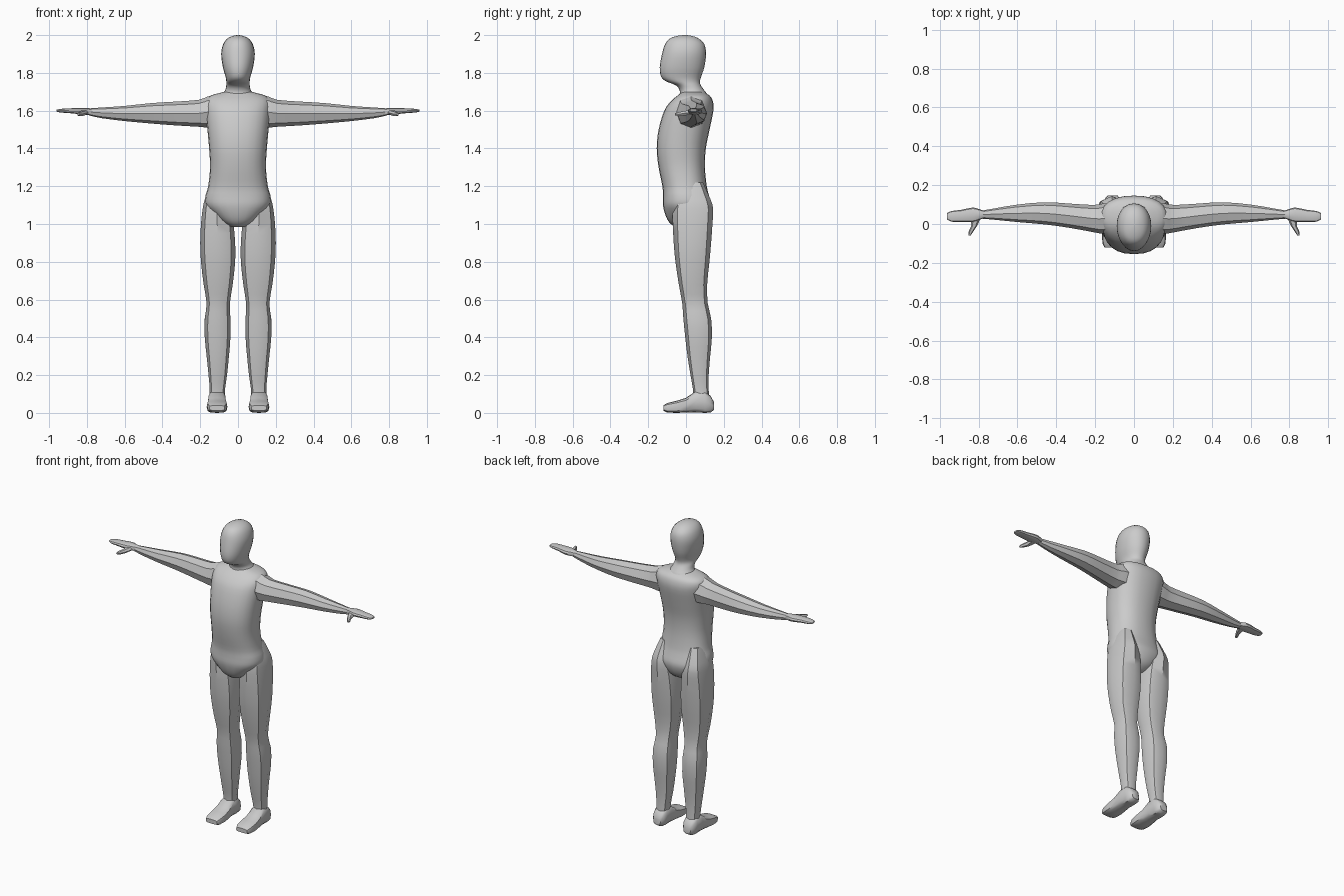
import bpy, bmesh, math
from mathutils import Vector

grey = bpy.data.materials.new("plain grey")
grey.diffuse_color = (0.6, 0.6, 0.6, 1)


def spline(a, b, c, d, t):
    """Smooth in-between of two rings, guided by their neighbours."""
    return [q + 0.5 * t * (r - p + t * (2 * p - 5 * q + 4 * r - s + t * (3 * (q - r) + s - p)))
            for p, q, r, s in zip(a, b, c, d)]


def loft(name, axis, rings, sides=24, steps=3, power=0.85, mirror=False, angle=35):
    """Skin rings (position, u_min, u_max, v_min, v_max) along an axis."""
    dense = []
    for i in range(len(rings) - 1):
        four = [rings[max(0, i - 1)], rings[i], rings[i + 1], rings[min(len(rings) - 1, i + 2)]]
        dense += [spline(*four, k / steps) for k in range(steps)]
    dense.append(rings[-1])
    bm = bmesh.new()
    loops = []
    for p, u0, u1, v0, v1 in dense:
        loop = []
        for k in range(sides):
            a = 2 * math.pi * k / sides
            c, s = math.cos(a), math.sin(a)
            u = (u0 + u1) / 2 + (u1 - u0) / 2 * math.copysign(abs(c) ** power, c)
            v = (v0 + v1) / 2 + (v1 - v0) / 2 * math.copysign(abs(s) ** power, s)
            loop.append(bm.verts.new({"x": (p, u, v), "y": (u, p, v), "z": (u, v, p)}[axis]))
        loops.append(loop)
    for lo, hi in zip(loops, loops[1:]):
        for k in range(sides):
            n = (k + 1) % sides
            bm.faces.new((lo[k], lo[n], hi[n], hi[k]))
    bm.faces.new(loops[0])
    bm.faces.new(loops[-1])
    bmesh.ops.recalc_face_normals(bm, faces=bm.faces)
    mesh = bpy.data.meshes.new(name)
    bm.to_mesh(mesh)
    bm.free()
    mesh.materials.append(grey)
    obj = bpy.data.objects.new(name, mesh)
    bpy.context.collection.objects.link(obj)
    bpy.ops.object.select_all(action="DESELECT")
    obj.select_set(True)
    bpy.context.view_layer.objects.active = obj
    bpy.ops.object.shade_smooth_by_angle(angle=math.radians(angle))
    if mirror:
        obj.modifiers.new("mirror", "MIRROR")
    return obj


# Torso, from crotch to shoulders
loft("torso", "z", [
    (0.985, -0.04, 0.04, -0.06, 0.06),
    (1.01, -0.085, 0.085, -0.09, 0.10),
    (1.05, -0.13, 0.13, -0.11, 0.125),
    (1.10, -0.172, 0.172, -0.122, 0.135),
    (1.15, -0.172, 0.172, -0.122, 0.122),
    (1.20, -0.158, 0.158, -0.125, 0.11),
    (1.30, -0.148, 0.148, -0.145, 0.10),
    (1.40, -0.153, 0.153, -0.155, 0.105),
    (1.50, -0.162, 0.162, -0.145, 0.125),
    (1.60, -0.172, 0.172, -0.115, 0.145),
    (1.65, -0.172, 0.172, -0.08, 0.142),
    (1.68, -0.145, 0.145, -0.045, 0.125),
    (1.70, -0.07, 0.07, -0.02, 0.09)])

# Neck and head
loft("head_and_neck", "z", [
    (1.63, -0.10, 0.10, -0.06, 0.12),
    (1.68, -0.085, 0.085, -0.035, 0.115),
    (1.71, -0.067, 0.067, -0.035, 0.095),
    (1.735, -0.062, 0.062, -0.055, 0.078),
    (1.755, -0.062, 0.062, -0.105, 0.074),
    (1.78, -0.066, 0.066, -0.132, 0.08),
    (1.83, -0.08, 0.08, -0.139, 0.097),
    (1.90, -0.089, 0.089, -0.127, 0.106),
    (1.95, -0.079, 0.079, -0.112, 0.098),
    (1.98, -0.058, 0.058, -0.088, 0.07),
    (1.995, -0.03, 0.03, -0.05, 0.035),
    (2.0, -0.006, 0.006, -0.015, 0.0)], power=0.95, angle=60)

# Arms, stretched out sideways
loft("arms", "x", [
    (0.10, -0.05, 0.11, 1.51, 1.685),
    (0.16, -0.05, 0.105, 1.51, 1.675),
    (0.21, -0.042, 0.098, 1.515, 1.657),
    (0.33, -0.02, 0.105, 1.522, 1.648),
    (0.46, -0.002, 0.112, 1.532, 1.64),
    (0.60, 0.01, 0.10, 1.545, 1.625),
    (0.72, 0.022, 0.08, 1.56, 1.617),
    (0.79, 0.028, 0.068, 1.575, 1.612)], sides=8, steps=2, power=0.9, mirror=True)

# Flat mitten hands
loft("hands", "x", [
    (0.77, 0.03, 0.067, 1.577, 1.612),
    (0.80, 0.02, 0.077, 1.577, 1.615),
    (0.83, 0.01, 0.085, 1.58, 1.615),
    (0.89, 0.01, 0.073, 1.586, 1.613),
    (0.94, 0.012, 0.067, 1.59, 1.61),
    (0.962, 0.024, 0.056, 1.595, 1.605)], sides=10, steps=2, power=0.8, mirror=True)

# Thumbs, pointing forwards
loft("thumbs", "y", [
    (-0.058, 0.84, 0.852, 1.575, 1.588),
    (-0.04, 0.828, 0.852, 1.57, 1.592),
    (-0.01, 0.808, 0.838, 1.572, 1.6),
    (0.04, 0.785, 0.84, 1.58, 1.605)], sides=6, steps=1, mirror=True)

# Legs, with hard lengthwise edges
loft("legs", "z", [
    (0.08, 0.07, 0.15, 0.04, 0.122),
    (0.13, 0.068, 0.15, 0.036, 0.12),
    (0.20, 0.058, 0.156, 0.024, 0.12),
    (0.30, 0.048, 0.166, 0.008, 0.128),
    (0.40, 0.04, 0.176, -0.004, 0.137),
    (0.50, 0.04, 0.176, -0.014, 0.133),
    (0.58, 0.043, 0.166, -0.02, 0.115),
    (0.68, 0.028, 0.182, -0.038, 0.112),
    (0.80, 0.015, 0.196, -0.056, 0.124),
    (0.90, 0.015, 0.20, -0.065, 0.133),
    (1.00, 0.024, 0.196, -0.07, 0.14),
    (1.08, 0.04, 0.187, -0.07, 0.144),
    (1.13, 0.05, 0.176, -0.06, 0.13),
    (1.22, 0.06, 0.145, -0.04, 0.09)], sides=8, steps=2, power=0.8, mirror=True, angle=40)

# Feet, from toe to heel
loft("feet", "y", [
    (-0.12, 0.07, 0.152, 0.012, 0.04),
    (-0.10, 0.06, 0.162, 0.002, 0.052),
    (-0.05, 0.056, 0.166, 0.0, 0.064),
    (0.00, 0.06, 0.162, 0.002, 0.08),
    (0.05, 0.064, 0.158, 0.003, 0.115),
    (0.10, 0.066, 0.156, 0.0, 0.115),
    (0.13, 0.07, 0.15, 0.002, 0.09),
    (0.147, 0.085, 0.135, 0.015, 0.06)], sides=12, steps=1, power=0.6, mirror=True, angle=40)
